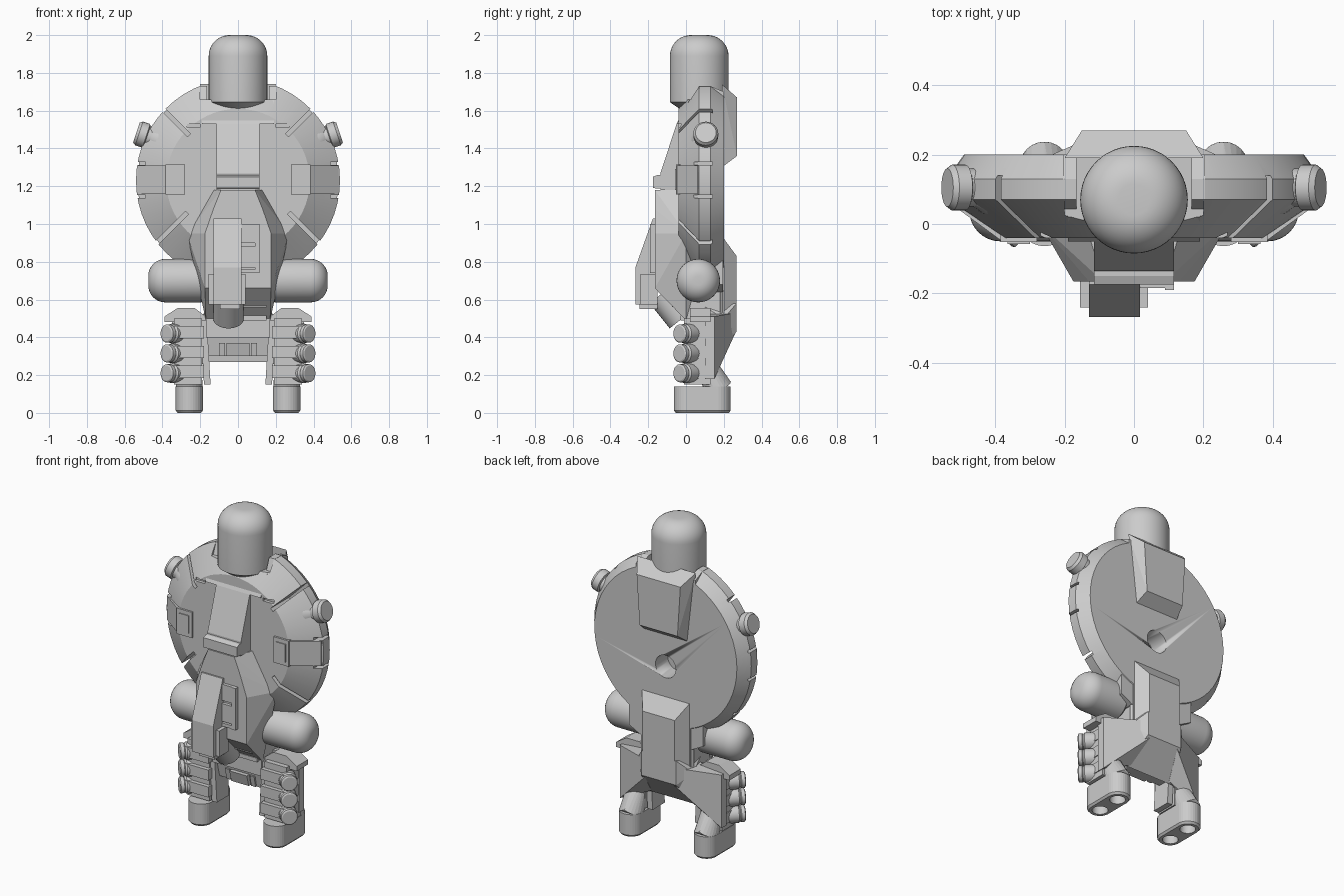
import bpy, bmesh, math
from mathutils import Vector

if "Cube" in bpy.data.objects:
    bpy.data.objects.remove(bpy.data.objects["Cube"])


def finish(name, bm, smooth=False):
    bmesh.ops.recalc_face_normals(bm, faces=bm.faces)
    me = bpy.data.meshes.new(name)
    bm.to_mesh(me)
    bm.free()
    ob = bpy.data.objects.new(name, me)
    bpy.context.collection.objects.link(ob)
    if smooth:
        bpy.ops.object.select_all(action='DESELECT')
        ob.select_set(True)
        bpy.context.view_layer.objects.active = ob
        bpy.ops.object.shade_smooth_by_angle(angle=math.radians(30))
    return ob


def hull(name, pts):
    bm = bmesh.new()
    for p in pts:
        bm.verts.new(p)
    r = bmesh.ops.convex_hull(bm, input=bm.verts)
    junk = set(r['geom_interior']) | set(r['geom_unused'])
    bmesh.ops.delete(bm, geom=[g for g in junk if isinstance(g, bmesh.types.BMVert)], context='VERTS')
    bmesh.ops.dissolve_limit(bm, angle_limit=0.01, verts=bm.verts, edges=bm.edges)
    return finish(name, bm)


def box(name, x0, x1, y0, y1, z0, z1):
    return hull(name, [(x, y, z) for x in (x0, x1) for y in (y0, y1) for z in (z0, z1)])


def prism(name, profile, x0, x1):
    """Extrude a (y, z) profile along x."""
    bm = bmesh.new()
    f = bm.faces.new([bm.verts.new((x0, y, z)) for y, z in profile])
    r = bmesh.ops.extrude_face_region(bm, geom=[f])
    vs = [v for v in r['geom'] if isinstance(v, bmesh.types.BMVert)]
    bmesh.ops.translate(bm, vec=(x1 - x0, 0, 0), verts=vs)
    return finish(name, bm)


def turned(name, profile, origin, axis, n=48):
    """Revolve (radius, distance) pairs around an axis."""
    q = Vector((0, 0, 1)).rotation_difference(Vector(axis).normalized())
    bm = bmesh.new()
    rings = []
    for r, d in profile:
        rings.append([bm.verts.new(Vector(origin) + q @ Vector((r * math.cos(2 * math.pi * i / n),
                      r * math.sin(2 * math.pi * i / n), d))) for i in range(n)])
    for a, b in zip(rings, rings[1:]):
        for i in range(n):
            j = (i + 1) % n
            bm.faces.new((a[i], a[j], b[j], b[i]))
    bm.faces.new(rings[0])
    bm.faces.new(rings[-1])
    return finish(name, bm, True)


def bar(name, a, b, w, y0, y1):
    """Straight bar between two (x, z) points."""
    a, b = Vector(a), Vector(b)
    d = (b - a).normalized() * w / 2
    n = Vector((-d.y, d.x))
    return hull(name, [(p.x, y, p.y) for p in (a + n, a - n, b + n, b - n) for y in (y0, y1)])


def cut(ob, cutters):
    for c in cutters:
        c.hide_render = True
        m = ob.modifiers.new('cut', 'BOOLEAN')
        m.operation, m.solver, m.object = 'DIFFERENCE', 'EXACT', c
        bpy.context.view_layer.objects.active = ob
        bpy.ops.object.modifier_apply(modifier=m.name)
        bpy.data.objects.remove(c)


def dome(r, length, k, n=8):
    """End of a cylinder rounded by k in radius and depth."""
    return [(r - k + k * math.cos(t), length - k + k * math.sin(t))
            for t in [math.pi / 2 * i / n for i in range(n + 1)]]


# round body with grooves, head notch and stand hole
disc = turned('body_disc', [(.38, -.04), (.54, .07), (.54, .13), (.49, .2)], (0, 0, 1.23), (0, 1, 0), 56)
cutters = [box('notch', -.2, .2, -.2, .4, 1.66, 2),
           turned('hole', [(.07, .08), (.07, .3)], (0, 0, 1.11), (0, 1, 0), 32)]
for s in (-1, 1):
    cutters += [bar('groove', (s * .20, 1.52), (s * .27, 1.52), .018, -.1, -.02),
                bar('groove', (s * .27, 1.06), (s * .46, .87), .022, -.1, .14),
                bar('groove', (s * .26, 1.47), (s * .46, 1.67), .022, -.1, .14)]
    for z in (1.145, 1.32):
        cutters.append(bar('groove', (s * .49, z), (s * .6, z), .016, -.1, .14))
cut(disc, cutters)

# head and collar
turned('head', [(.09, 0), (.155, .045)] + dome(.155, .4, .11, 10), (0, .07, 1.6), (0, 0, 1), 48)
hull('neck_collar', [(x, y, z) for x in (-.19, .19) for y, z in ((-.05, 1.53), (.2, 1.53), (.2, 1.66), (.02, 1.66))])
for s in (-1, 1):
    hull('collar_cheek', [(s * x, y, z) for x in (.165, .205) for y, z in ((.02, 1.6), (.2, 1.6), (.2, 1.7), (.13, 1.73), (.07, 1.73))])

# upper back spine and lower back pack
hull('upper_back_spine', [(s * x, y, z) for s in (-1, 1) for x, y, z in
     ((.2, .19, 1.74), (.15, .27, 1.67), (.13, .27, 1.36), (.15, .19, 1.3))])
hull('lower_back_pack', [(s * x, y, z) for s in (-1, 1) for x, y, z in
     ((.18, .18, .95), (.11, .268, .83), (.11, .268, .56), (.18, .18, .5))])
hull('pelvis_back', [(s * x, y, z) for s in (-1, 1) for x, y, z in
     ((.12, .268, .58), (.12, .268, .43), (.17, .13, .27), (.17, .1, .56), (.19, .2, .5))])

# waist
box('waist', -.17, .17, -.01, .2, .4, .95)
hull('waist_plate', [(s * x, y, z) for s in (-1, 1) for x, z in ((.255, .95), (.255, .68), (.18, .64)) for y in (.04, .195)])
prism('pelvis_front', [(0, .49), (.13, .49), (.13, .3), (.04, .3)], -.17, .17)
prism('pelvis_flap', [(0, .37), (.1, .37), (.1, .3), (.02, .3)], -.06, .06)
for s in (-1, 1):
    prism('pelvis_flap_side', [(.015, .37), (.1, .37), (.1, .3), (.03, .3)], s * .07, s * .1)

# front spine
prism('front_spine', [(-.03, 1.53), (-.05, 1.53), (-.135, 1.27), (-.135, 1.18), (-.03, 1.18)], -.115, .115)
prism('spine_band', [(-.15, 1.26), (-.175, 1.25), (-.175, 1.19), (-.03, 1.18), (-.03, 1.26)], -.115, .115)

# front hull, nose and muzzle
hull('front_hull', [(s * x, y, z) for s in (-1, 1) for x, y, z in
     ((.09, -.165, 1.18), (.13, -.165, 1.08), (.175, -.165, .95), (.175, -.165, .66), (.13, -.03, 1.18), (.27, 0, .95),
      (.17, 0, .49), (.175, .05, .67))])
prism('nose', [(-.15, 1.03), (-.175, 1.03), (-.268, .77), (-.268, .575), (-.15, .575)], -.13, .018)
prism('nose_sides', [(-.15, .735), (-.24, .735), (-.24, .575), (-.15, .575)], -.155, .04)
box('nose_tip', -.095, .01, -.245, -.15, .55, .58)
for z0, z1 in ((.74, .76), (.77, .88), (.9, 1.0)):
    box('nose_vent', .018, .09, -.185, -.15, z0, z1)
box('nose_rail', .09, .115, -.19, -.15, .74, 1.0)
turned('chin_barrel', [(.08, 0), (.08, .17)], (-.05, -.13, .63), (0, .6, -.75), 32)
for i in range(3):
    box('chin_slat', .02, .15, -.12 + .045 * i, -.02 + .03 * i, .63 - .07 * i, .655 - .07 * i)

# right and left parts
for s in (-1, 1):
    # side panel on the disc
    box('side_panel', s * .28, s * .385, -.052, 0, 1.155, 1.315)
    box('side_panel_tile', s * .30, s * .365, -.058, 0, 1.18, 1.29)
    hull('rim_tile', [(s * .38, -.05, z) for z in (1.16, 1.31)] + [(s * .53, .06, z) for z in (1.16, 1.31)] +
         [(s * x, .1, z) for x in (.38, .53) for z in (1.16, 1.31)])

    # lamp on the upper rim
    turned('rim_lamp', [(.07, -.06), (.085, -.01), (.075, .03), (.055, .06), (.055, .08), (.066, .085),
                        (.066, .125), (.055, .14)], (s * .405, .105, 1.44), (s, 0, .33), 32)

    # side pod
    turned('side_pod', [(.1, 0), (.115, .015)] + dome(.115, .295, .09), (s * .18, .065, .7), (s, 0, 0), 40)

    # leg
    hull('thigh_cap', [(s * x, y, z) for x, z in ((.17, .48), (.39, .48), (.39, .51), (.32, .555), (.23, .555), (.17, .51))
                       for y in (.02, .13)])
    box('shin', s * .19, s * .34, -.01, .13, .15, .5)
    for z in (.405, .3, .195):
        box('shin_plate', s * .18, s * .345, -.035, .1, z - .01, z + .055)
    hull('inner_guard', [(s * x, y, z) for x, z in ((.165, .49), (.145, .15), (.18, .15), (.2, .49)) for y in (0, .12)])
    hull('hip_wing', [(s * x, y, z) for x, y, z in
         ((.1, .26, .53), (.1, .26, .42), (.14, .14, .28), (.35, .15, .51), (.35, .15, .18), (.2, .12, .26),
          (.35, .1, .51), (.35, .1, .18), (.1, .1, .53))])
    for z in (.42, .315, .21):
        turned('leg_rocket', [(.04, -.17), (.052, -.1), (.052, -.04), (.044, -.03), (.048, -.025), (.048, -.005), (.04, 0)],
               (s * .38, -.036, z), (s * .72, -.7, 0), 24)

    # foot: bevelled stadium with two sockets, plus slanted ankle
    ring = []
    for r, z in ((.062, 0), (.072, .012), (.072, .14)):
        for i in range(32):
            a = 2 * math.pi * (i + .5) / 32
            c = .008 if math.sin(a) < 0 else .165
            ring.append((s * .258 + r * math.cos(a), c + r * math.sin(a), z))
    foot = hull('foot', ring)
    cut(foot, [turned('socket', [(.045, -.1), (.045, .09)], (s * .258, y, 0), (0, 0, 1), 24) for y in (.01, .163)])
    hull('ankle', [(s * .258 + .072 * math.cos(a), .165 + .072 * math.sin(a), z + dz)
                   for a in [2 * math.pi * i / 24 for i in range(24)] for z, dz in ((.13, .035 * (1 - abs(math.cos(a))) * (math.sin(a) > 0)),)] +
         [(s * .258 + .06 * math.cos(a), .09 + .06 * math.sin(a), .29) for a in [2 * math.pi * i / 24 for i in range(24)]])
